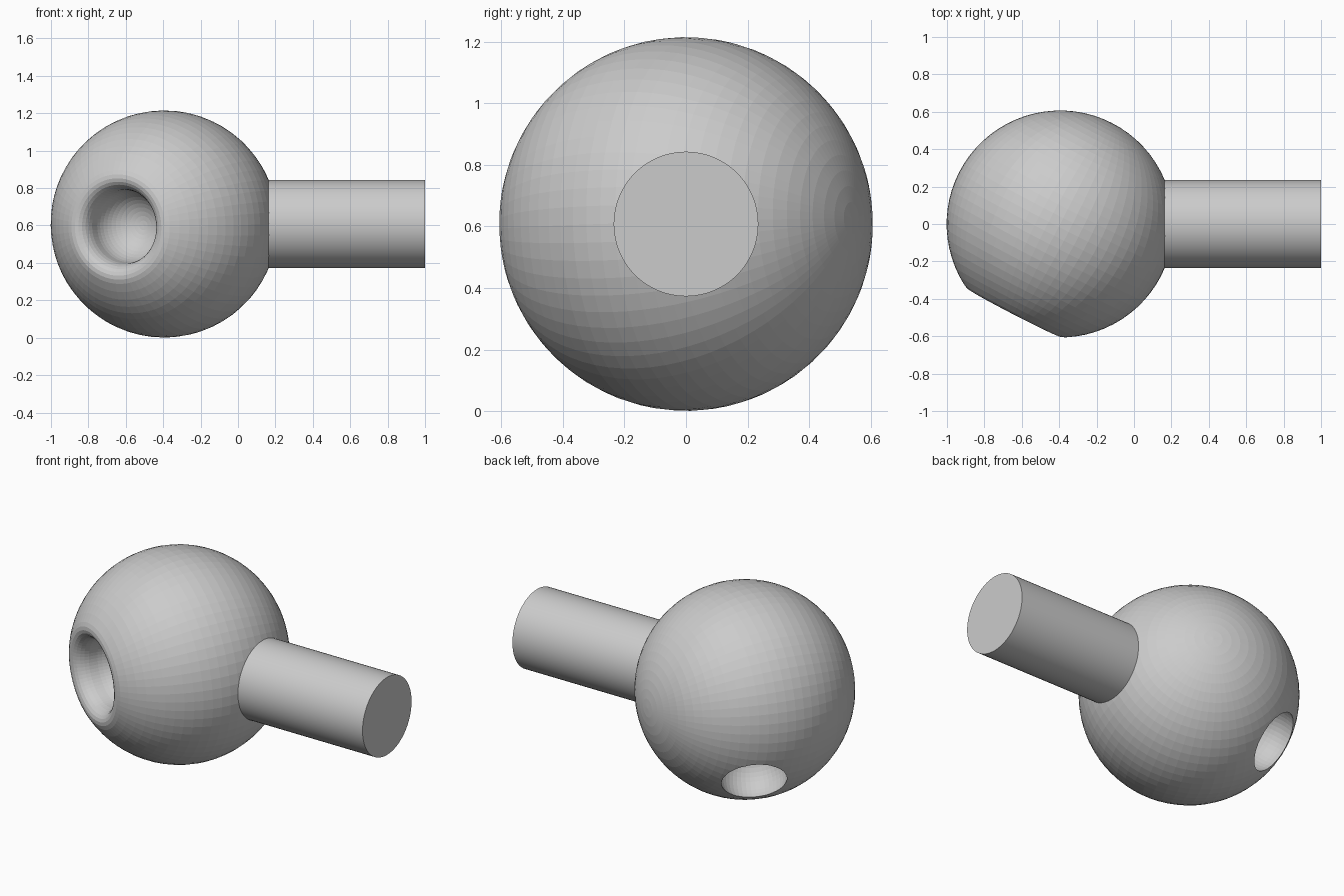
import bpy, bmesh, math
from mathutils import Vector

if "Cube" in bpy.data.objects:
    bpy.data.objects.remove(bpy.data.objects["Cube"])

CENTRE = Vector((-0.395, 0, 0.608))
R = 0.607

grey = bpy.data.materials.new("plain grey")
grey.diffuse_color = (0.6, 0.6, 0.6, 1)
grey.use_nodes = True
grey.node_tree.nodes["Principled BSDF"].inputs["Base Color"].default_value = grey.diffuse_color


def lathe(name, profile, axis, origin, steps):
    """Revolve (radius, height) points about the given axis through origin."""
    bm = bmesh.new()
    vs = [bm.verts.new((r, 0, h)) for r, h in profile]
    es = [bm.edges.new(p) for p in zip(vs, vs[1:])]
    bmesh.ops.spin(bm, geom=vs + es, cent=(0, 0, 0), axis=(0, 0, 1),
                   angle=math.tau, steps=steps, use_merge=False)
    bmesh.ops.remove_doubles(bm, verts=bm.verts, dist=1e-4)
    bmesh.ops.recalc_face_normals(bm, faces=bm.faces)
    me = bpy.data.meshes.new(name)
    bm.to_mesh(me)
    bm.free()
    me.materials.append(grey)
    ob = bpy.data.objects.new(name, me)
    bpy.context.collection.objects.link(ob)
    ob.rotation_mode = 'QUATERNION'
    ob.rotation_quaternion = Vector(axis).to_track_quat('Z', 'Y')
    ob.location = origin
    return ob


# Ball with a rounded-lip socket: sphere, curved lip, then a bowl
rim = math.asin(0.305 / R)
profile = []
for i in range(31):
    a = math.pi + (rim - math.pi) * i / 30
    profile.append((R * math.sin(a), R * math.cos(a)))
p0 = Vector(profile[-1])
tangent = Vector((-math.cos(rim), math.sin(rim)))
bowl_r, bowl_h, bowl_depth = 0.195, 0.43, 0.19
p3 = Vector((bowl_r, bowl_h))
p1, p2 = p0 + tangent * 0.075, p3 + Vector((0, 0.075))
for i in range(1, 9):
    t = i / 8
    s = 1 - t
    profile.append(tuple(p0 * s**3 + p1 * 3*s*s*t + p2 * 3*s*t*t + p3 * t**3))
for i in range(1, 13):
    a = math.pi / 2 * i / 12
    profile.append((bowl_r * math.cos(a), bowl_h - bowl_depth * math.sin(a)))
profile[0] = (0, -R)
profile[-1] = (0, bowl_h - bowl_depth)
ball = lathe("ball", profile, (-0.46, -0.89, -0.03), CENTRE, 64)

# Sharp-edged round socket cut low on the back
direction = Vector((-0.54, 0.615, -0.585)).normalized()
cut_r = 0.197
cut_profile = [(cut_r * math.sin(math.pi * i / 24), -cut_r * math.cos(math.pi * i / 24))
               for i in range(25)]
cutter = lathe("socket_cutter", cut_profile, direction,
               CENTRE + direction * 0.50, 48)
cutter.hide_render = True
cut = ball.modifiers.new("socket", 'BOOLEAN')
cut.operation = 'DIFFERENCE'
cut.solver = 'EXACT'
cut.object = cutter
bpy.context.view_layer.objects.active = ball
bpy.ops.object.modifier_apply(modifier=cut.name)
bpy.data.objects.remove(cutter)

# Straight round shaft with a flat end
shaft = lathe("shaft", [(0, 0.05), (0.235, 0.05), (0.235, 1), (0, 1)],
              (1, 0, 0), (0, 0, CENTRE.z), 64)
bpy.ops.object.select_all(action='DESELECT')
shaft.select_set(True)
bpy.context.view_layer.objects.active = shaft
bpy.ops.object.shade_smooth_by_angle(angle=math.radians(30))
